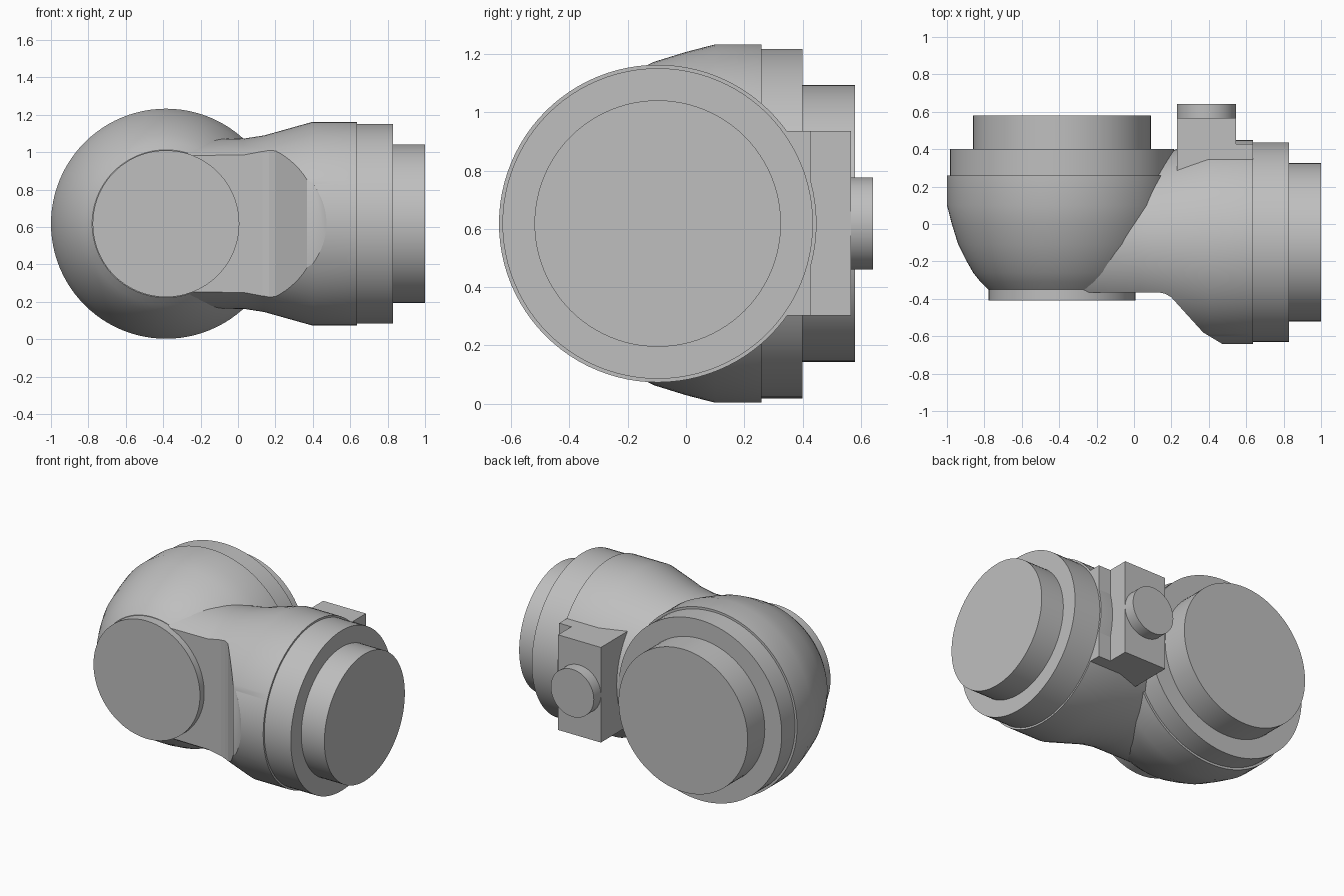
import bpy, bmesh, math
from mathutils import Matrix, Vector

if "Cube" in bpy.data.objects:
    bpy.data.objects.remove(bpy.data.objects["Cube"], do_unlink=True)

GREY = (0.52, 0.52, 0.52, 1)
grey = bpy.data.materials.new("plain grey")
grey.use_nodes = True
grey.diffuse_color = GREY
grey.node_tree.nodes["Principled BSDF"].inputs["Base Color"].default_value = GREY

CZ = 0.618                                   # height of both axes
TO_Y = Matrix.Rotation(math.radians(-90), 4, "X")
TO_X = Matrix.Rotation(math.radians(90), 4, "Y")


def finish(name, bm, smooth=True):
    bmesh.ops.recalc_face_normals(bm, faces=bm.faces)
    mesh = bpy.data.meshes.new(name)
    bm.to_mesh(mesh)
    bm.free()
    mesh.materials.append(grey)
    ob = bpy.data.objects.new(name, mesh)
    bpy.context.collection.objects.link(ob)
    if smooth:
        shade(ob)
    return ob


def shade(ob):
    bpy.ops.object.select_all(action="DESELECT")
    ob.select_set(True)
    bpy.context.view_layer.objects.active = ob
    bpy.ops.object.shade_smooth_by_angle(angle=math.radians(30))


def lathe(name, profile, turn, centre, sides=96):
    """Closed solid of revolution; profile holds (distance along axis, radius)."""
    bm = bmesh.new()
    rings = []
    for along, radius in profile:
        rings.append([bm.verts.new((radius * math.cos(a), radius * math.sin(a), along))
                      for a in (math.tau * i / sides for i in range(sides))])
    for low, high in zip(rings, rings[1:]):
        for i in range(sides):
            j = (i + 1) % sides
            bm.faces.new((low[i], low[j], high[j], high[i]))
    bm.faces.new(rings[0][::-1])
    bm.faces.new(rings[-1])
    bm.transform(Matrix.Translation(centre) @ turn)
    return finish(name, bm)


def prism(name, outline, z0, z1):
    """Outline in plan, raised from z0 to z1."""
    bm = bmesh.new()
    face = bm.faces.new([bm.verts.new((x, y, z0)) for x, y in outline])
    top = bmesh.ops.extrude_face_region(bm, geom=[face])["geom"]
    bmesh.ops.translate(bm, vec=(0, 0, z1 - z0),
                        verts=[v for v in top if isinstance(v, bmesh.types.BMVert)])
    return finish(name, bm, smooth=False)


# Rounded chamber with its collar, rear pipe and front cap, along y
bowl_axis = Vector((-0.385, 0, CZ))
lathe("chamber", [(-0.35, 0.395), (-0.31, 0.435), (-0.26, 0.475), (-0.19, 0.515),
                  (-0.11, 0.555), (0, 0.589), (0.1, 0.615), (0.26, 0.615)], TO_Y, bowl_axis)
lathe("chamber_collar", [(0.26, 0.6), (0.4, 0.6)], TO_Y, bowl_axis)
lathe("rear_pipe", [(0.4, 0.475), (0.58, 0.475)], TO_Y, bowl_axis)
lathe("front_cap", [(-0.41, 0.392), (-0.35, 0.392)], TO_Y, bowl_axis)

# Side branch with its collar and pipe, along x
branch_axis = Vector((0, -0.097, CZ))
branch = lathe("side_branch", [(-0.385, 0.452), (0.03, 0.455), (0.14, 0.472),
                               (0.4, 0.545), (0.635, 0.545)], TO_X, branch_axis)
lathe("branch_collar", [(0.635, 0.533), (0.83, 0.533)], TO_X, branch_axis)
lathe("side_pipe", [(0.83, 0.423), (1.0, 0.423)], TO_X, branch_axis)

# Flat and scooped front of the branch
scoop = prism("scoop_cutter", [(-0.6, -0.365), (0.13, -0.365), (0.165, -0.372),
                               (0.2, -0.392), (0.27, -0.47), (0.37, -0.58),
                               (0.48, -0.646), (0.48, -0.9), (-0.6, -0.9)], -0.2, 1.5)
cut = branch.modifiers.new("scoop", "BOOLEAN")
cut.operation = "DIFFERENCE"
cut.solver = "EXACT"
cut.object = scoop
bpy.context.view_layer.objects.active = branch
bpy.ops.object.modifier_apply(modifier=cut.name)
bpy.data.objects.remove(scoop, do_unlink=True)
shade(branch)

# Stepped block with a round knob at the back
prism("rear_block", [(0.23, 0.2), (0.635, 0.2), (0.635, 0.427), (0.545, 0.427),
                     (0.545, 0.567), (0.23, 0.567)], 0.302, 0.935)
lathe("knob", [(0.567, 0.158), (0.642, 0.158)], TO_Y, (0.3875, 0, CZ), 64)
